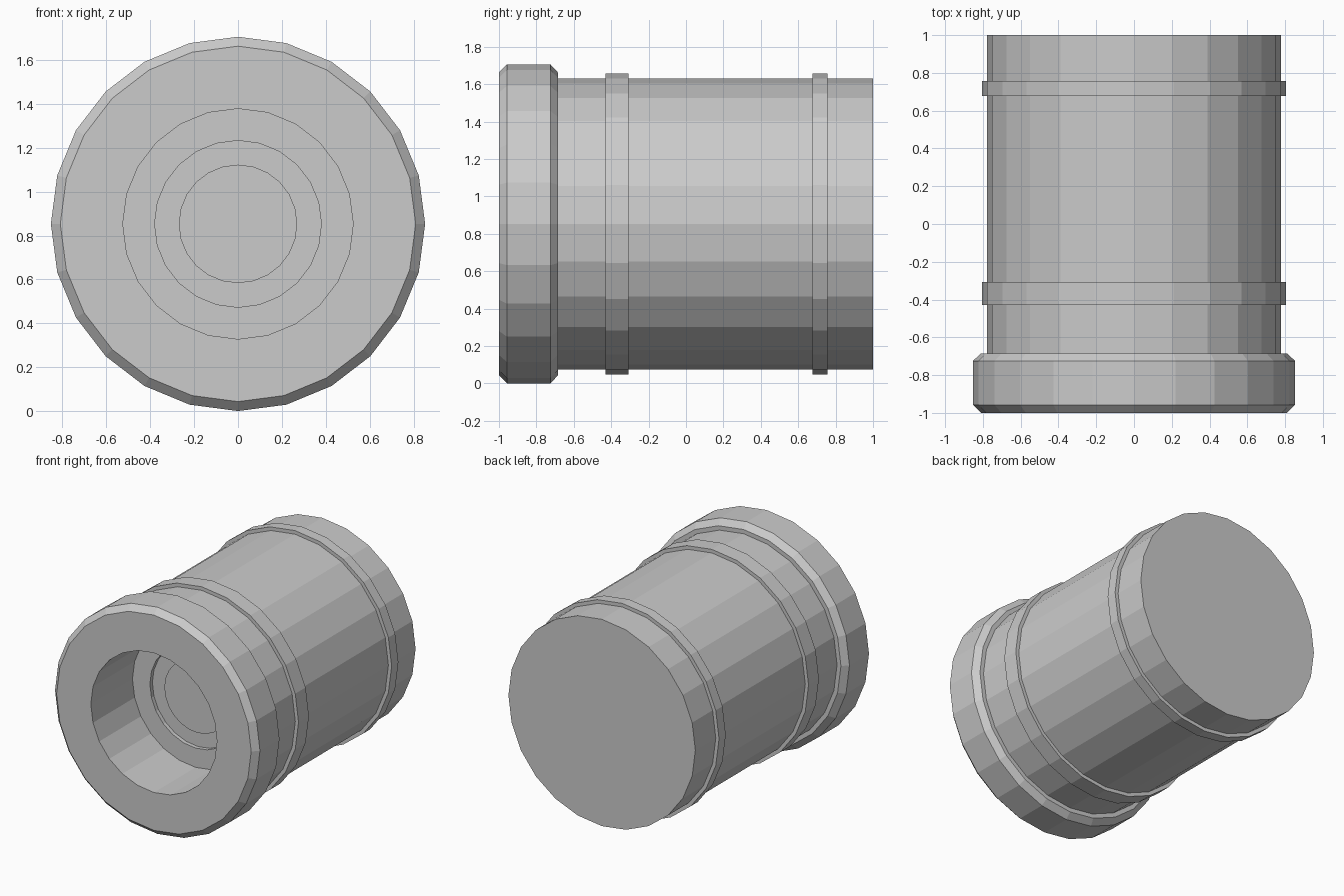
import bpy, bmesh, math

if "Cube" in bpy.data.objects:
    bpy.data.objects.remove(bpy.data.objects["Cube"])

SIDES = 24
CENTRE_Z = 0.853


def lathe(name, profile, closed=False):
    """Spin (radius, y) points about the y axis; open ends are capped when r > 0."""
    bm = bmesh.new()
    rings = []
    for r, y in profile:
        rings.append([bm.verts.new((r * math.sin(2 * math.pi * i / SIDES), y,
                                    CENTRE_Z + r * math.cos(2 * math.pi * i / SIDES)))
                      for i in range(SIDES)])
    pairs = list(zip(rings, rings[1:]))
    if closed:
        pairs.append((rings[-1], rings[0]))
    for a, b in pairs:
        for i in range(SIDES):
            j = (i + 1) % SIDES
            bm.faces.new((a[i], a[j], b[j], b[i]))
    if not closed:
        bm.faces.new(rings[0])
        bm.faces.new(rings[-1])
    bmesh.ops.recalc_face_normals(bm, faces=bm.faces)
    mesh = bpy.data.meshes.new(name)
    bm.to_mesh(mesh)
    bm.free()
    obj = bpy.data.objects.new(name, mesh)
    bpy.context.collection.objects.link(obj)
    return obj


BODY_R, BAND_R, HEAD_R, RIM_R = 0.778, 0.805, 0.853, 0.81

# Barrel with chamfered front collar, raised bands and stepped bore
lathe("barrel", [
    (0.27, -0.49), (0.27, -0.475),            # inner disc recess lip
    (0.38, -0.475), (0.38, -0.505),           # shallow step
    (0.525, -0.505), (0.525, -1.0),           # main bore
    (RIM_R, -1.0), (HEAD_R, -0.957),          # front chamfer
    (HEAD_R, -0.725), (RIM_R, -0.685),        # collar and rear chamfer
    (BODY_R, -0.685),
    (BODY_R, -0.43), (BAND_R, -0.43), (BAND_R, -0.307), (BODY_R, -0.307),
    (BODY_R, 0.677), (BAND_R, 0.677), (BAND_R, 0.757), (BODY_R, 0.757),
    (BODY_R, 1.0),
])
